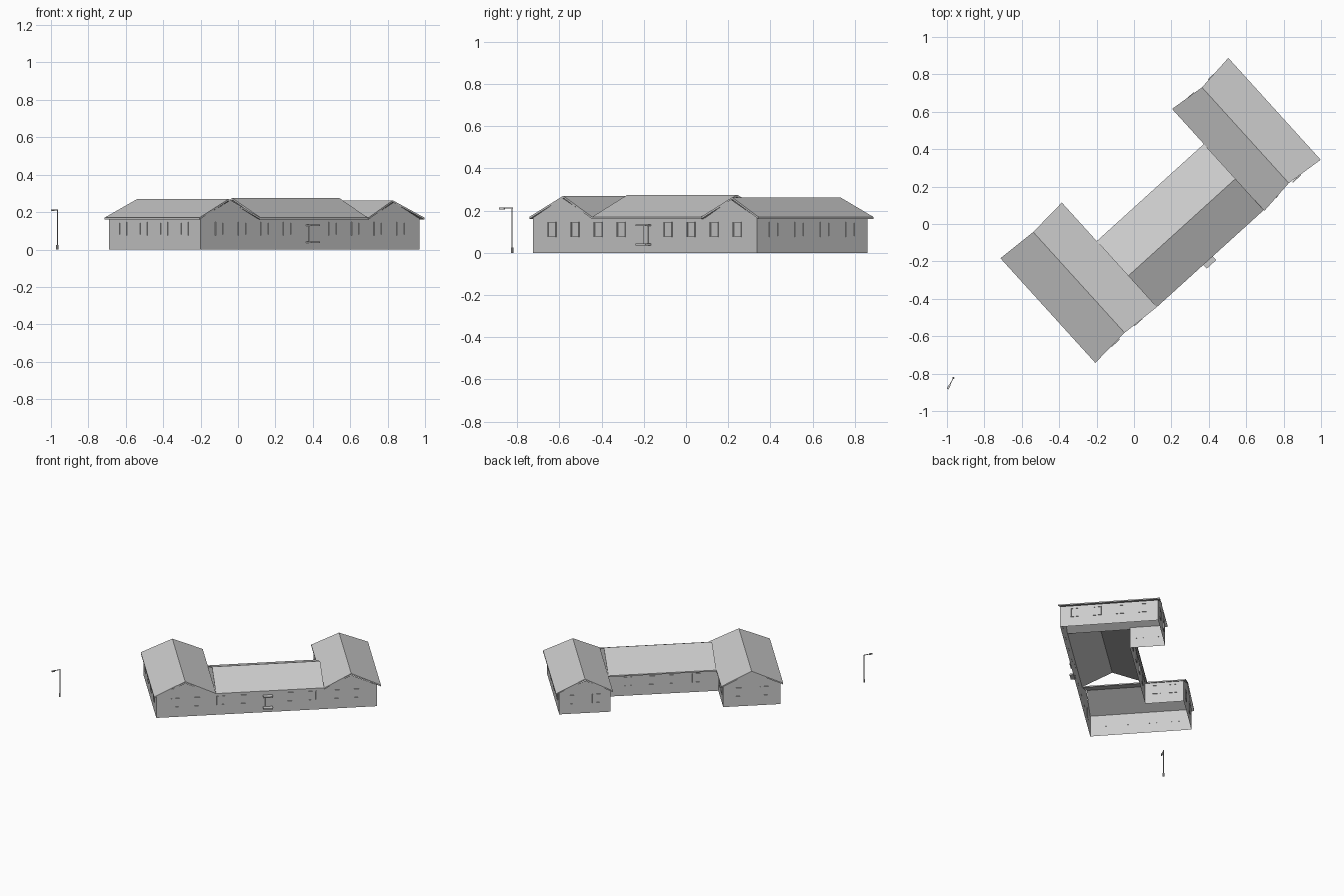
import bpy, bmesh, math
from mathutils import Matrix, Vector

if "Cube" in bpy.data.objects:
    bpy.data.objects.remove(bpy.data.objects["Cube"])

# The building is laid out in local axes and turned about z
TURN = Matrix.Rotation(math.radians(42.2), 4, 'Z')


def finish(name, bm, turn=True):
    bmesh.ops.recalc_face_normals(bm, faces=bm.faces)
    if turn:
        bm.transform(TURN)
    me = bpy.data.meshes.new(name)
    bm.to_mesh(me)
    bm.free()
    ob = bpy.data.objects.new(name, me)
    bpy.context.collection.objects.link(ob)
    return ob


def add_box(bm, lo, hi, mat=Matrix()):
    lo, hi = Vector(lo), Vector(hi)
    m = mat @ Matrix.Translation((lo + hi) / 2) @ Matrix.Diagonal((*(hi - lo), 1))
    bmesh.ops.create_cube(bm, size=1, matrix=m)


def add_cyl(bm, r, z0, z1, x, y, sides=8):
    bmesh.ops.create_cone(bm, cap_ends=True, segments=sides, radius1=r, radius2=r,
                          depth=z1 - z0, matrix=Matrix.Translation((x, y, (z0 + z1) / 2)))


EAVE = 0.166
FRONT, MID_BACK = -0.402, 0.05
# wings: wall sides, ridge position, ridge height, back wall
L0, L1, LR, LBACK = -0.635, -0.225, -0.428, 0.327
R0, R1, RR, RBACK = 0.58, 0.945, 0.76, 0.303

# Outer walls: one U-shaped perimeter, open underneath
bm = bmesh.new()
plan = [(L0, FRONT), (L1, FRONT), (R0, FRONT), (R1, FRONT), (R1, RBACK), (R0, RBACK),
        (R0, MID_BACK), (L1, MID_BACK), (L1, LBACK), (L0, LBACK)]
low = [bm.verts.new((x, y, 0)) for x, y in plan]
top = [bm.verts.new((x, y, EAVE)) for x, y in plan]
for i in range(len(plan)):
    j = (i + 1) % len(plan)
    bm.faces.new((low[i], low[j], top[j], top[i]))
# gable triangles on the four wing ends
for a, b, x, y, z in ((0, 1, LR, FRONT, 0.260), (8, 9, LR, LBACK, 0.260),
                      (2, 3, RR, FRONT, 0.253), (4, 5, RR, RBACK, 0.253)):
    bm.faces.new((top[a], top[b], bm.verts.new((x, y, z))))
finish("walls", bm)


# Gable roofs: folded slab, eave ends reach a little past the ridge ends
def roof(name, e0, ridge, e1, start, end, height, inset=0.0, along_x=False):
    bm = bmesh.new()
    t = 0.010
    prof = [(e0, 0.160), (e0, 0.160 + t), (ridge, height), (e1, 0.160 + t),
            (e1, 0.160), (ridge, height - t)]
    rings = []
    for pos, s in ((start, 1), (end, -1)):
        ring = []
        for k, (p, z) in enumerate(prof):
            q = pos + s * inset * (k in (2, 5))
            ring.append(bm.verts.new((q, p, z) if along_x else (p, q, z)))
        rings.append(ring)
    a, b = rings
    for i in range(6):
        j = (i + 1) % 6
        bm.faces.new((a[i], a[j], b[j], b[i]))
    for r in rings:
        bm.faces.new((r[0], r[1], r[2], r[5]))
        bm.faces.new((r[2], r[3], r[4], r[5]))
    finish(name, bm)


roof("left_wing_roof", -0.652, LR, -0.209, -0.411, 0.344, 0.270, 0.014)
roof("right_wing_roof", 0.564, RR, 0.970, -0.416, 0.319, 0.263, 0.022)
roof("middle_roof", -0.411, -0.185, 0.066, -0.209, 0.564, 0.275, along_x=True)


# Windows: frame of four bars and a pane, local -y points out of the wall
def windows(name, spots, angle):
    bm = bmesh.new()
    w, z0, z1, b, d = 0.029, 0.075, 0.146, 0.005, 0.005
    for x, y in spots:
        m = Matrix.Translation((x, y, 0)) @ Matrix.Rotation(math.radians(angle), 4, 'Z')
        add_box(bm, (-w, -d, z0), (-w + b, 0.001, z1), m)
        add_box(bm, (w - b, -d, z0), (w, 0.001, z1), m)
        add_box(bm, (-w + b, -d, z0), (w - b, 0.001, z0 + b), m)
        add_box(bm, (-w + b, -d, z1 - b), (w - b, 0.001, z1), m)
        add_box(bm, (-w + b, -0.001, z0 + b), (w - b, 0.001, z1 - b), m)
    finish(name, bm)


step = 0.163
windows("front_windows", [(s + i * step, FRONT) for s in (-0.500, 0.318) for i in range(4)], 0)
windows("left_windows", [(L0, -0.277 + i * step) for i in range(4)], -90)
windows("right_windows", [(R1, -0.298 + i * step) for i in range(4)], 90)
windows("courtyard_windows", [(-0.067 + i * step, MID_BACK) for i in range(4)], 180)
windows("left_wing_back_windows", [(LR - 0.09, LBACK), (LR + 0.09, LBACK)], 180)
windows("right_wing_back_windows", [(RR - 0.08, RBACK), (RR + 0.08, RBACK)], 180)
windows("left_wing_inner_windows", [(L1, 0.13), (L1, 0.25)], 90)
windows("right_wing_inner_windows", [(R0, 0.12), (R0, 0.24)], -90)

# Entrance: door, canopy and step
D = 0.162
bm = bmesh.new()
add_box(bm, (D - 0.018, FRONT - 0.005, 0.045), (D + 0.018, FRONT + 0.001, 0.126))
finish("door", bm)
for name, z in (("door_canopy", 0.126), ("door_step", 0.035)):
    bm = bmesh.new()
    add_box(bm, (D - 0.034, FRONT - 0.036, z), (D + 0.034, FRONT + 0.001, z + 0.009))
    finish(name, bm)

# Street lamp: base, pole, arm and head
PX, PY = -0.966, -0.824
bm = bmesh.new()
add_cyl(bm, 0.006, 0, 0.025, PX, PY)
add_cyl(bm, 0.003, 0.025, 0.214, PX, PY)
finish("lamp_pole", bm, turn=False)
m = Matrix.Translation((PX, PY, 0)) @ Matrix.Rotation(math.atan2(-0.059, -0.031), 4, 'Z')
bm = bmesh.new()
add_box(bm, (-0.004, -0.002, 0.210), (0.045, 0.002, 0.214), m)
finish("lamp_arm", bm, turn=False)
bm = bmesh.new()
add_box(bm, (0.040, -0.005, 0.206), (0.066, 0.005, 0.215), m)
finish("lamp_head", bm, turn=False)
